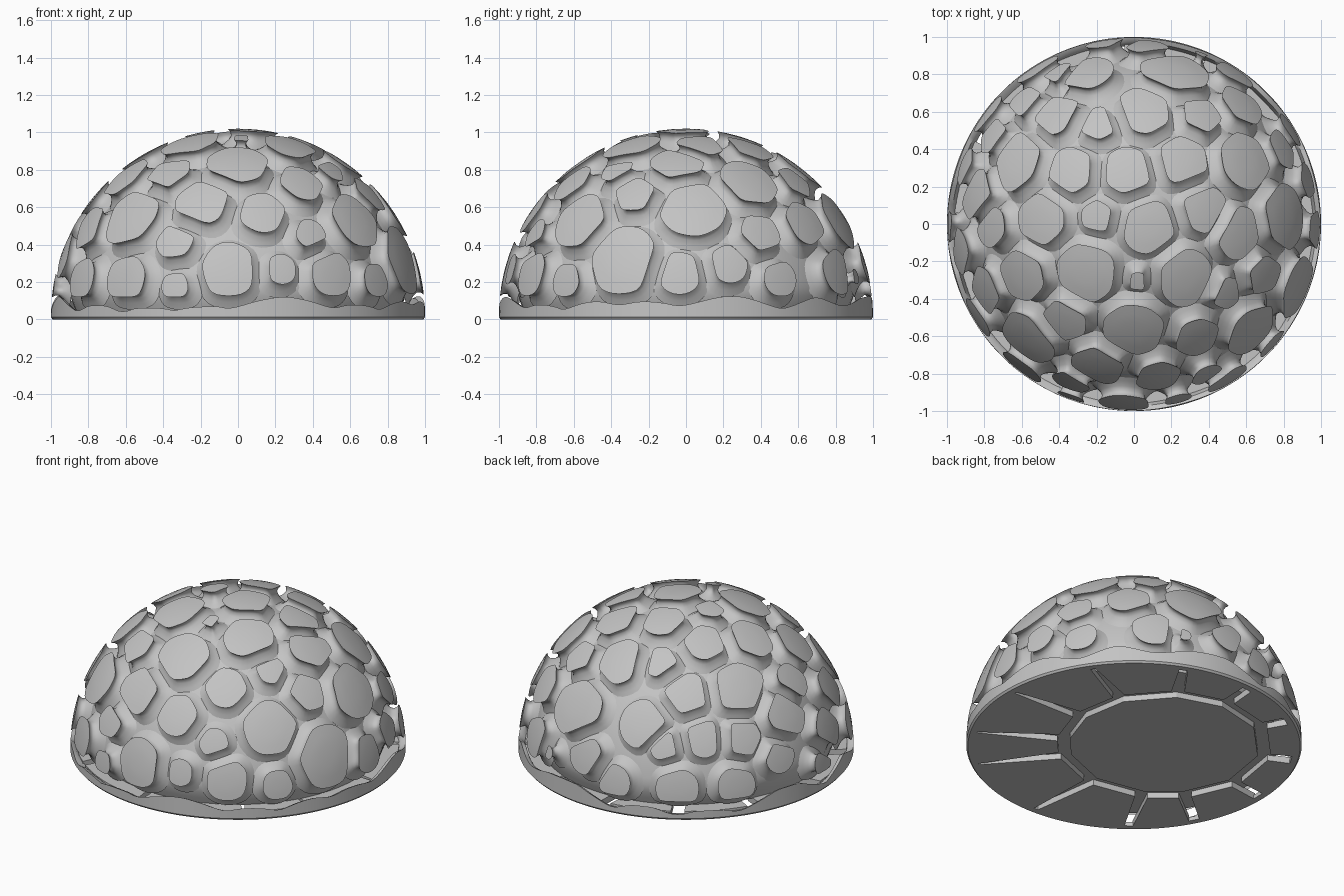
import bpy, bmesh
from math import sin, cos, pi, radians, sqrt, acos, asin, atan2, exp, log
from mathutils import Vector

cube = bpy.data.objects.get("Cube")
if cube:
    bpy.data.objects.remove(cube, do_unlink=True)

LIFT = 0.02          # height of the sphere centre
FLOOR = 0.915        # radius of the core between the plates
HALF_GAP = 0.045
SIDES = 36

stone = bpy.data.materials.new("stone_grey")
stone.use_nodes = True
GREY = (0.55, 0.55, 0.55, 1)
stone.diffuse_color = GREY
stone.node_tree.nodes["Principled BSDF"].inputs["Base Color"].default_value = GREY


def finish(name, bm, angle=50):
    """Turn a bmesh into a named, shaded object."""
    bmesh.ops.recalc_face_normals(bm, faces=bm.faces)
    mesh = bpy.data.meshes.new(name)
    bm.to_mesh(mesh)
    bm.free()
    mesh.materials.append(stone)
    obj = bpy.data.objects.new(name, mesh)
    bpy.context.collection.objects.link(obj)
    bpy.ops.object.select_all(action='DESELECT')
    obj.select_set(True)
    bpy.context.view_layer.objects.active = obj
    bpy.ops.object.shade_smooth_by_angle(angle=radians(angle))


def bridge(bm, a, b):
    """Join two closed rings of vertices with quads."""
    for i in range(len(a)):
        k = (i + 1) % len(a)
        bm.faces.new((a[i], a[k], b[k], b[i]))


def polar(a, r):
    return Vector((cos(a), sin(a))) * r


# Plate centres on the crown and the belt: x, y, radius
crown = [(.08, -.02, .13), (-.2, .04, .075), (-.04, .29, .12), (-.34, .29, .12),
         (.27, .35, .13), (.39, .08, .12), (.57, -.05, .14), (.28, -.29, .15),
         (.02, -.31, .045), (-.26, -.27, .16), (-.5, .03, .13), (-.42, .59, .12),
         (-.19, .54, .09), (.06, .61, .14), (.36, .59, .11), (-.38, -.52, .13),
         (-.01, -.57, .16), (.34, -.61, .11), (.5, -.37, .08), (.6, .34, .16),
         (-.64, .34, .16), (-.6, -.29, .14)]
belt = [(-.26, .81, .13), (.23, .82, .17), (-.41, .81, .075), (-.59, .66, .1),
        (.58, .64, .12), (.8, .4, .1), (-.76, .47, .11), (-.84, .17, .14),
        (-.77, -.01, .1), (.81, .04, .17), (.7, -.27, .11), (-.8, -.36, .12),
        (.64, -.57, .15), (-.57, -.61, .17), (-.2, -.76, .14), (.13, -.82, .11),
        (.39, -.81, .075), (-.34, -.85, .09)]
# Lowest row: azimuth in degrees, height, radius
low = [(211, .22, .1), (232, .22, .11), (250, .18, .065), (267, .27, .13),
       (284, .27, .07), (301, .25, .11), (319, .21, .08), (339, .33, .17),
       (358, .25, .1), (14, .3, .09), (31, .22, .085), (57, .26, .11),
       (68, .23, .035), (86, .31, .1), (99, .2, .09), (122, .2, .11),
       (143, .2, .1), (161, .32, .09), (181, .17, .07), (189, .34, .11)]

cells = [(Vector((x, y, sqrt(1 - x * x - y * y))), r) for x, y, r in crown + belt]
for az, z, r in low:
    e = asin(z - LIFT)
    cells.append((polar(radians(az), cos(e)).to_3d() + Vector((0, 0, sin(e))), r))


def on_sphere(n, t, b, reach, angle, radius):
    d = n * cos(reach) + (t * cos(angle) + b * sin(angle)) * sin(reach)
    p = d * radius + Vector((0, 0, LIFT))
    p.z = max(p.z, 0.04)
    return p


def outline(index, t, b):
    """Rounded cell outline: a soft minimum over the borders with the neighbours."""
    n, r = cells[index]
    limits = [(asin(n.z) - 0.1, atan2(-b.z, -t.z))]
    for j, (m, s) in enumerate(cells):
        d = acos(max(-1, min(1, n.dot(m))))
        if j != index and d < 0.8:
            limits.append((r + (d - r - s) / 2 - HALF_GAP, atan2(m.dot(b), m.dot(t))))
    reaches = []
    k = 11 / r
    for i in range(SIDES):
        a = 2 * pi * i / SIDES
        options = [1.2 * r]
        for off, ang in limits:
            c = cos(a - ang)
            if c > 0.15:
                options.append(max(off, 0.65 * r) / c)
        soft = -log(sum(exp(-k * o) for o in options)) / k
        reaches.append(max(soft, 0.5 * r))
    return reaches


# Raised plates: curved cap, undercut edge and a foot flaring into the core
wall = [(0, 1), (-.012, .985), (-.015, .965), (0, .945), (.028, .926), (.065, .909)]
bm = bmesh.new()
for index, (n, r) in enumerate(cells):
    t = n.orthogonal().normalized()
    b = n.cross(t)
    reach = outline(index, t, b)

    def ring(scale, grow, radius):
        return [bm.verts.new(on_sphere(n, t, b, q * scale + grow, 2 * pi * i / SIDES, radius))
                for i, q in enumerate(reach)]

    inner = ring(0.33, 0, 1)
    bm.faces.new(inner)
    rings = [inner, ring(0.67, 0, 1)] + [ring(1, g, rad) for g, rad in wall]
    for upper, lower in zip(rings, rings[1:]):
        bridge(bm, upper, lower)
finish("raised_plates", bm)

# Smooth core dome under the plates, drawn in at the foot
bm = bmesh.new()
rings = []
for i in range(32):
    e = LIFT + (pi / 2 - 0.05) * i / 31
    rad = FLOOR - 0.06 * max(0, 1 - e / 0.15)
    rings.append([bm.verts.new((rad * cos(e) * cos(2 * pi * k / 96),
                                rad * cos(e) * sin(2 * pi * k / 96),
                                rad * sin(e) + LIFT)) for k in range(96)])
for lower, upper in zip(rings, rings[1:]):
    bridge(bm, lower, upper)
bm.faces.new(rings[0])
bm.faces.new(rings[-1])
finish("core_dome", bm)


# Base rim with a wavy top that rises between the lowest plates
def rim_height(a):
    h = 0.125
    for az, z, r in low:
        gap = (a - radians(az) + pi) % (2 * pi) - pi
        if abs(gap) < r + 0.09:
            h = min(h, z - sqrt((r + 0.09) ** 2 - gap * gap))
    return max(h, 0.04)


STEPS = 180
raw = [rim_height(2 * pi * i / STEPS) for i in range(STEPS)]
heights = [sum(raw[(i + k) % STEPS] for k in range(-3, 4)) / 7 for i in range(STEPS)]
bm = bmesh.new()
rings = [[] for _ in range(6)]
for i, h in enumerate(heights):
    edge = sqrt(1 - (h - LIFT) ** 2)
    profile = [(.95, 0), (.99, 0), (1, .012), (edge, h), (edge - .025, h - .012), (.95, .025)]
    for loop, (rad, z) in zip(rings, profile):
        p = polar(2 * pi * i / STEPS, rad)
        loop.append(bm.verts.new((p.x, p.y, z)))
for i, loop in enumerate(rings):
    bridge(bm, loop, rings[(i + 1) % len(rings)])
finish("base_rim", bm, 40)


# Underside: an off-centre panel ringed by wedges with slots between them
def slab(name, points, top=0.042):
    bm = bmesh.new()
    bottom = [bm.verts.new((p.x, p.y, 0)) for p in points]
    upper = [bm.verts.new((p.x, p.y, top)) for p in points]
    bm.faces.new(bottom)
    bm.faces.new(upper)
    bridge(bm, bottom, upper)
    finish(name, bm, 30)


hub = Vector((-.13, .13))
slots = [radians(a) for a in (2, 35, 68, 95, 122, 150, 179, 208, 232, 268, 307, 330)]
spokes = []
for a in slots:
    d = polar(a, .95) - hub
    spokes.append(atan2(d.y, d.x))

slab("underside_panel", [hub + polar(s, .57) for s in spokes])

for i, a0 in enumerate(slots):
    k = (i + 1) % len(slots)
    a1 = a0 + (slots[k] - a0) % (2 * pi)
    # slots taper to a point on the far side and open at the rim on the near side
    trim = [.004 + .02 * (1 - cos(a - radians(330))) for a in (a0, a1)]
    outer = [polar(a0 + trim[0] + (a1 - a0 - sum(trim)) * j / 10, .96) for j in range(11)]
    slab("underside_wedge", [hub + polar(spokes[i] + .06, .64)] + outer
         + [hub + polar(spokes[k] - .06, .64)])
